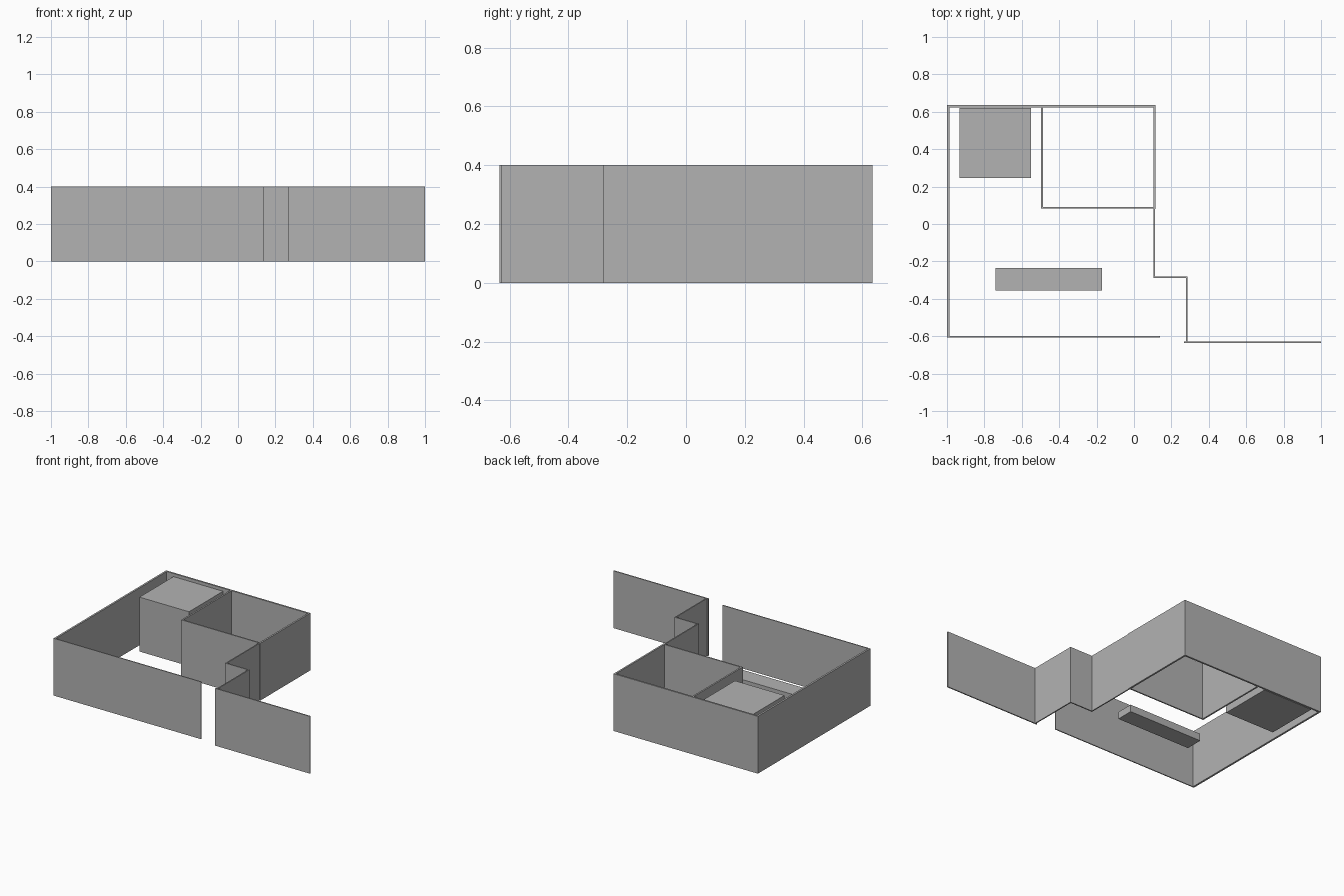
import bpy

default_cube = bpy.data.objects.get("Cube")
if default_cube:
    bpy.data.objects.remove(default_cube, do_unlink=True)

# One plain grey for the whole floor plan
grey = bpy.data.materials.new("plain grey")
grey.use_nodes = True
colour = (0.45, 0.45, 0.45, 1)
grey.diffuse_color = colour
grey.node_tree.nodes["Principled BSDF"].inputs["Base Color"].default_value = colour

WALL_HEIGHT = 0.4


def box(name, x, y, z=(0, WALL_HEIGHT)):
    """Axis-aligned flat-shaded box spanning the given ranges."""
    spans = (x, y, z)
    centre = [(low + high) / 2 for low, high in spans]
    bpy.ops.mesh.primitive_cube_add(size=1, location=centre)
    part = bpy.context.object
    part.name = name
    part.scale = [high - low for low, high in spans]
    bpy.ops.object.transform_apply(location=False, rotation=False, scale=True)
    part.data.materials.append(grey)
    return part


# Outer walls of the main room
box("back_wall", (-1, 0.115), (0.623, 0.635))
box("right_side_wall", (-1, -0.987), (-0.6, 0.623))
box("front_wall", (-1, 0.14), (-0.607, -0.6))

# Small inner room in the back corner
box("inner_room_left_wall", (0.103, 0.115), (0.08, 0.623))
box("inner_room_right_wall", (-0.497, -0.486), (0.092, 0.623))
box("inner_room_front_wall", (-0.497, 0.103), (0.083, 0.092))

# Stepped entrance passage
box("passage_long_wall", (0.103, 0.111), (-0.28, 0.08))
box("passage_step_wall", (0.103, 0.285), (-0.288, -0.28))
box("passage_short_wall", (0.277, 0.285), (-0.627, -0.288))
box("passage_front_wall", (0.268, 1), (-0.635, -0.627))

# Furniture: tall cabinet and raised bench slab
box("cabinet", (-0.933, -0.55), (0.245, 0.62), (0, 0.38))
box("bench_slab", (-0.74, -0.17), (-0.355, -0.235), (0.08, 0.13))
